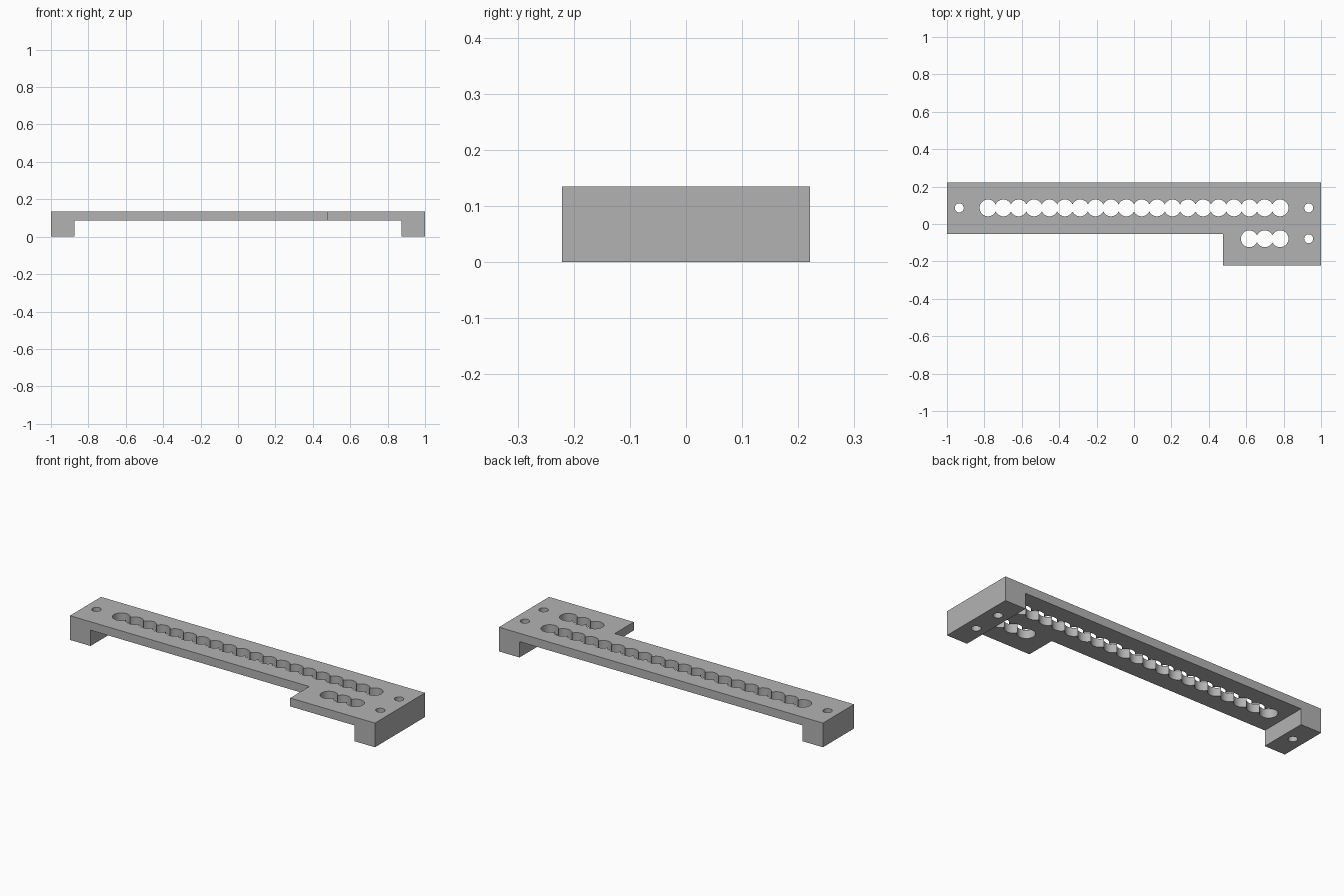
import bpy, bmesh, math

if "Cube" in bpy.data.objects:
    bpy.data.objects.remove(bpy.data.objects["Cube"], do_unlink=True)

HEIGHT, PLATE_BOTTOM = 0.135, 0.088
FOOT_X = 0.873                      # inner face of the end feet
PITCH, SLOT_R, PIN_R = 0.0822, 0.045, 0.024
ROW_BACK, ROW_FRONT = 0.086, -0.079

grey = bpy.data.materials.new("plain grey")
grey.use_nodes = True
colour = (0.45, 0.45, 0.45, 1)
grey.diffuse_color = colour
grey.node_tree.nodes["Principled BSDF"].inputs["Base Color"].default_value = colour


def circle(cx, cy, r, n=32):
    return [(cx + r * math.cos(2 * math.pi * i / n),
             cy + r * math.sin(2 * math.pi * i / n)) for i in range(n)]


def scalloped_slot(last_x, cy, count, n=16):
    """Outline of a row of overlapping round holes."""
    cusp = math.acos(PITCH / 2 / SLOT_R)
    upper = []
    for k in range(count):
        cx = last_x - (count - 1 - k) * PITCH
        start = math.pi if k == 0 else math.pi - cusp
        end = 0 if k == count - 1 else cusp
        for i in range(0 if k == 0 else 1, n + 1):
            a = start + (end - start) * i / n
            upper.append((cx + SLOT_R * math.cos(a), SLOT_R * math.sin(a)))
    lower = [(x, -y) for x, y in reversed(upper[1:-1])]
    return [(x, cy + y) for x, y in upper + lower]


# Footprint: long bar with a tab at the front left, plus every opening
outline = [(-1, 0.221), (-1, -0.053), (0.477, -0.053),
           (0.477, -0.221), (1, -0.221), (1, 0.221)]
loops = [outline,
         scalloped_slot(0.781, ROW_BACK, 20),
         scalloped_slot(0.781, ROW_FRONT, 3),
         circle(-0.934, ROW_BACK, PIN_R),
         circle(0.934, ROW_BACK, PIN_R),
         circle(0.934, ROW_FRONT, PIN_R)]

# Fill the footprint and extrude it to full height
bm = bmesh.new()
edges = []
for loop in loops:
    verts = [bm.verts.new((x, y, 0)) for x, y in loop]
    edges += [bm.edges.new((verts[i - 1], verts[i])) for i in range(len(verts))]
bmesh.ops.triangle_fill(bm, use_beauty=True, use_dissolve=False, edges=edges)
top = bmesh.ops.extrude_face_region(bm, geom=bm.faces[:])["geom"]
bmesh.ops.translate(bm, vec=(0, 0, HEIGHT),
                    verts=[g for g in top if isinstance(g, bmesh.types.BMVert)])
bmesh.ops.recalc_face_normals(bm, faces=bm.faces[:])
mesh = bpy.data.meshes.new("bracket_bar")
bm.to_mesh(mesh)
bm.free()
mesh.materials.append(grey)
bar = bpy.data.objects.new("bracket_bar", mesh)
bpy.context.collection.objects.link(bar)

# Channel under the plate that leaves a foot at each end
depth = 0.2
bpy.ops.mesh.primitive_cube_add(size=1, location=(0, 0, PLATE_BOTTOM - depth / 2))
channel = bpy.context.object
channel.name = "channel_cutter"
channel.scale = (2 * FOOT_X, 1, depth)
channel.data.materials.append(grey)
bpy.context.view_layer.update()

cut = bar.modifiers.new("channel", 'BOOLEAN')
cut.operation, cut.solver, cut.object = 'DIFFERENCE', 'EXACT', channel
bpy.ops.object.select_all(action='DESELECT')
bar.select_set(True)
bpy.context.view_layer.objects.active = bar
bpy.ops.object.modifier_apply(modifier=cut.name)
bpy.data.objects.remove(channel, do_unlink=True)

# Round hole walls smooth, corners and cusps crisp
bpy.ops.object.shade_smooth_by_angle(angle=math.radians(25))
